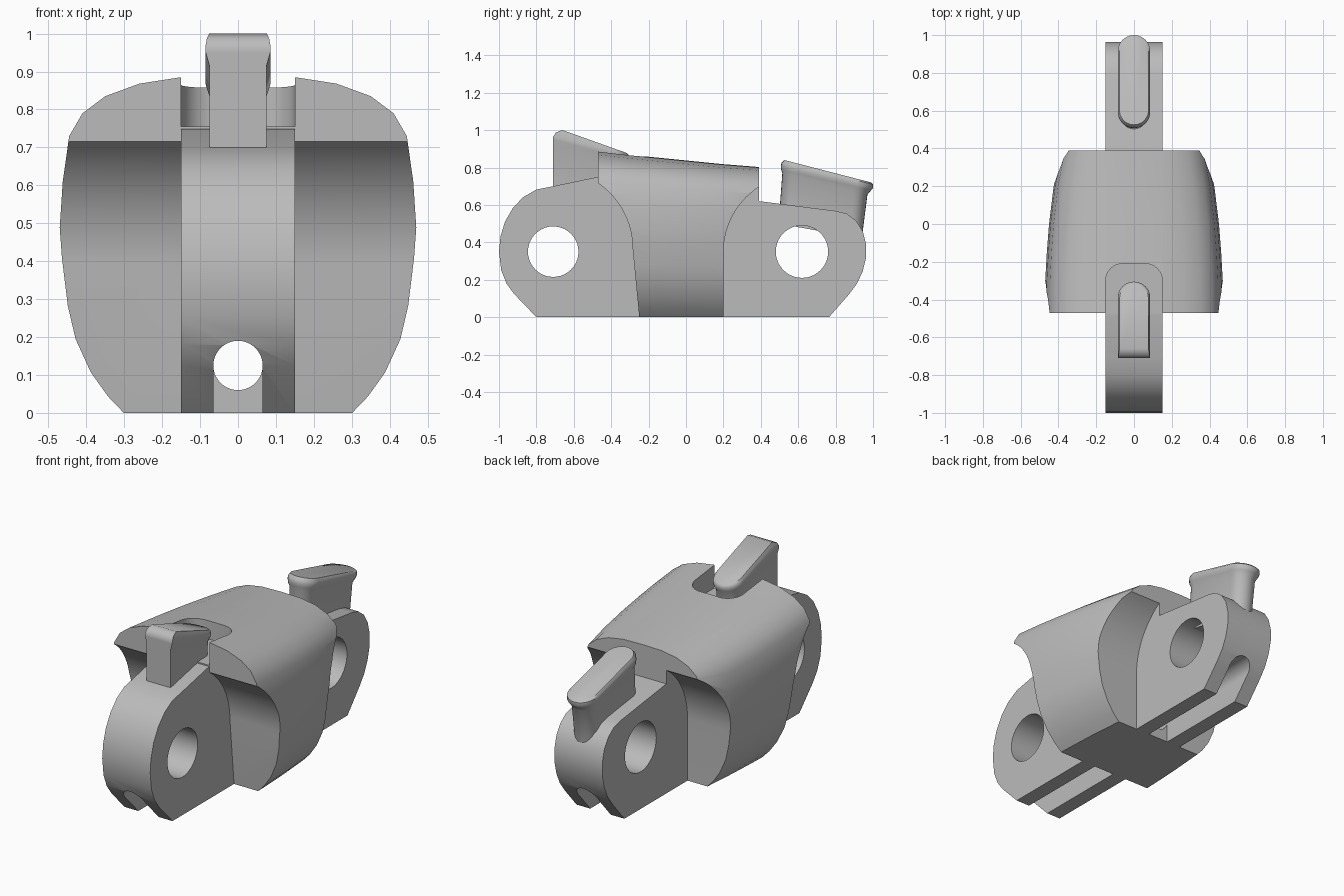
import bpy, bmesh
from math import sin, cos, pi, radians
from mathutils import Vector

cube = bpy.data.objects.get("Cube")
if cube:
    bpy.data.objects.remove(cube, do_unlink=True)

steel = bpy.data.materials.new("plain_grey_steel")
steel.use_nodes = True
grey = (0.5, 0.5, 0.5, 1)
steel.diffuse_color = grey
for node in steel.node_tree.nodes:
    if node.type == 'BSDF_PRINCIPLED':
        node.inputs["Base Color"].default_value = grey


def loft(name, rings):
    """Closed solid through a list of equal-length point rings."""
    bm = bmesh.new()
    loops = [[bm.verts.new(p) for p in ring] for ring in rings]
    n = len(loops[0])
    for a, b in zip(loops, loops[1:]):
        for i in range(n):
            j = (i + 1) % n
            bm.faces.new((a[i], a[j], b[j], b[i]))
    bm.faces.new(loops[0])
    bm.faces.new(loops[-1])
    bmesh.ops.recalc_face_normals(bm, faces=bm.faces)
    mesh = bpy.data.meshes.new(name)
    bm.to_mesh(mesh)
    bm.free()
    mesh.materials.append(steel)
    obj = bpy.data.objects.new(name, mesh)
    bpy.context.scene.collection.objects.link(obj)
    return obj


def prism(name, pts, axis, lo, hi):
    """Extrude a 2D outline along x, y or z."""
    place = {'x': lambda p, t: (t, p[0], p[1]),
             'y': lambda p, t: (p[0], t, p[1]),
             'z': lambda p, t: (p[0], p[1], t)}[axis]
    return loft(name, [[place(p, t) for p in pts] for t in (lo, hi)])


def arc(cx, cy, r, start, end, steps=12):
    angles = [radians(start + (end - start) * i / steps) for i in range(steps + 1)]
    return [(cx + r * cos(a), cy + r * sin(a)) for a in angles]


def circle(cx, cy, r, steps=40):
    return arc(cx, cy, r, 0, 360, steps)[:-1]


def boolean(target, tool, operation='DIFFERENCE'):
    mod = target.modifiers.new("boolean", 'BOOLEAN')
    mod.operation, mod.solver, mod.object = operation, 'EXACT', tool
    bpy.context.view_layer.objects.active = target
    bpy.ops.object.modifier_apply(modifier=mod.name)
    bpy.data.objects.remove(tool, do_unlink=True)


def smooth(obj, angle):
    bpy.ops.object.select_all(action='DESELECT')
    obj.select_set(True)
    bpy.context.view_layer.objects.active = obj
    bpy.ops.object.shade_smooth_by_angle(angle=radians(angle))


# Rounded central hull, tapering to the back
half = [(0, .888), (.15, .885), (.26, .868), (.35, .835), (.41, .79), (.445, .73),
        (.462, .62), (.47, .5), (.465, .42), (.45, .29), (.43, .2), (.39, .11),
        (.345, .045), (.303, 0)]
outline = half + [(-x, z) for x, z in reversed(half[1:])]
stations = [(-.47, 1, .885), (-.3, 1, .865), (-.15, .982, .85), (0, .957, .835),
            (.2, .905, .815), (.39, .82, .80)]
link = loft("link_body", [[(x * w, y, z * top / .885) for x, z in outline]
                          for y, w, top in stations])

# Concave clearances at the front and back of the hull
front_cut = arc(-.71, .365, .425, 0, 90, 24) + [(-1.3, .79), (-1.3, -.1), (-.24, -.1)]
back_cut = arc(.62, .345, .42, 180, 90, 24) + [(1.3, .765), (1.3, -.1), (.2, -.1)]
boolean(link, prism("front_clearance", front_cut, 'x', -.7, .7))
boolean(link, prism("back_clearance", back_cut, 'x', -.7, .7))

# Central spine with rounded ends
spine = [(-.8, 0), (-.92, .125), (-.96, .18), (-.988, .25), (-1, .35), (-.992, .43),
         (-.968, .51), (-.925, .585), (-.87, .642), (-.80, .682), (-.71, .7),
         (-.48, .748), (-.25, .748), (.38, .72), (.39, .72), (.39, .62), (.80, .568),
         (.86, .553), (.91, .515), (.945, .46), (.963, .39), (.963, .32),
         (.945, .245), (.915, .18), (.87, .12), (.765, 0)]
boolean(link, prism("spine", spine, 'x', -.15, .15), 'UNION')

# Notch in the hull top behind the front tooth
notch = [(-.15, -.7), (.15, -.7)] + arc(.06, -.3, .09, 0, 90, 8) + arc(-.06, -.3, .09, 90, 180, 8)
boolean(link, prism("notch", notch, 'z', .755, 1.2))

# Pin bores across, long channel lengthwise, open slots under both ends
boolean(link, prism("front_bore", circle(-.71, .35, .135), 'x', -.5, .5))
boolean(link, prism("back_bore", circle(.62, .35, .14), 'x', -.5, .5))
boolean(link, prism("channel", circle(0, .125, .065), 'y', -1.2, 1.2))
slot = [(-.064, -.1), (.064, -.1), (.064, .125), (-.064, .125)]
boolean(link, prism("front_slot", slot, 'y', -1.2, -.251))
boolean(link, prism("back_slot", slot, 'y', .201, 1.2))
smooth(link, 32)


def tooth_ring(y0, y1, w, z0, z1, square):
    """Tilted ring, rounded at the back and square or rounded at the front."""
    pts = arc(0, y1 - w, w, 0, 180, 12)
    pts += [(-w, y0), (w, y0)] if square else arc(0, y0 + w, w, 180, 360, 12)
    return [(x, y, z0 + (z1 - z0) * (y - y0) / (y1 - y0)) for x, y in pts]


# Teeth with a flared lip: front y, back y, half width, front z, back z
front_rings = [(-.71, -.33, .075, .6, .7), (-.71, -.325, .075, .915, .815),
               (-.71, -.308, .085, .95, .842), (-.71, -.305, .086, .965, .86),
               (-.695, -.308, .082, .988, .87), (-.66, -.315, .076, 1, .877)]
back_rings = [(.495, .94, .068, .5, .42), (.515, .97, .072, .77, .655),
              (.508, .99, .083, .79, .678), (.507, 1, .086, .81, .69),
              (.51, 1, .086, .825, .71), (.525, .99, .077, .84, .72)]
for name, rings, square in (("front_tooth", front_rings, True),
                            ("back_tooth", back_rings, False)):
    smooth(loft(name, [tooth_ring(*r, square) for r in rings]), 40)
